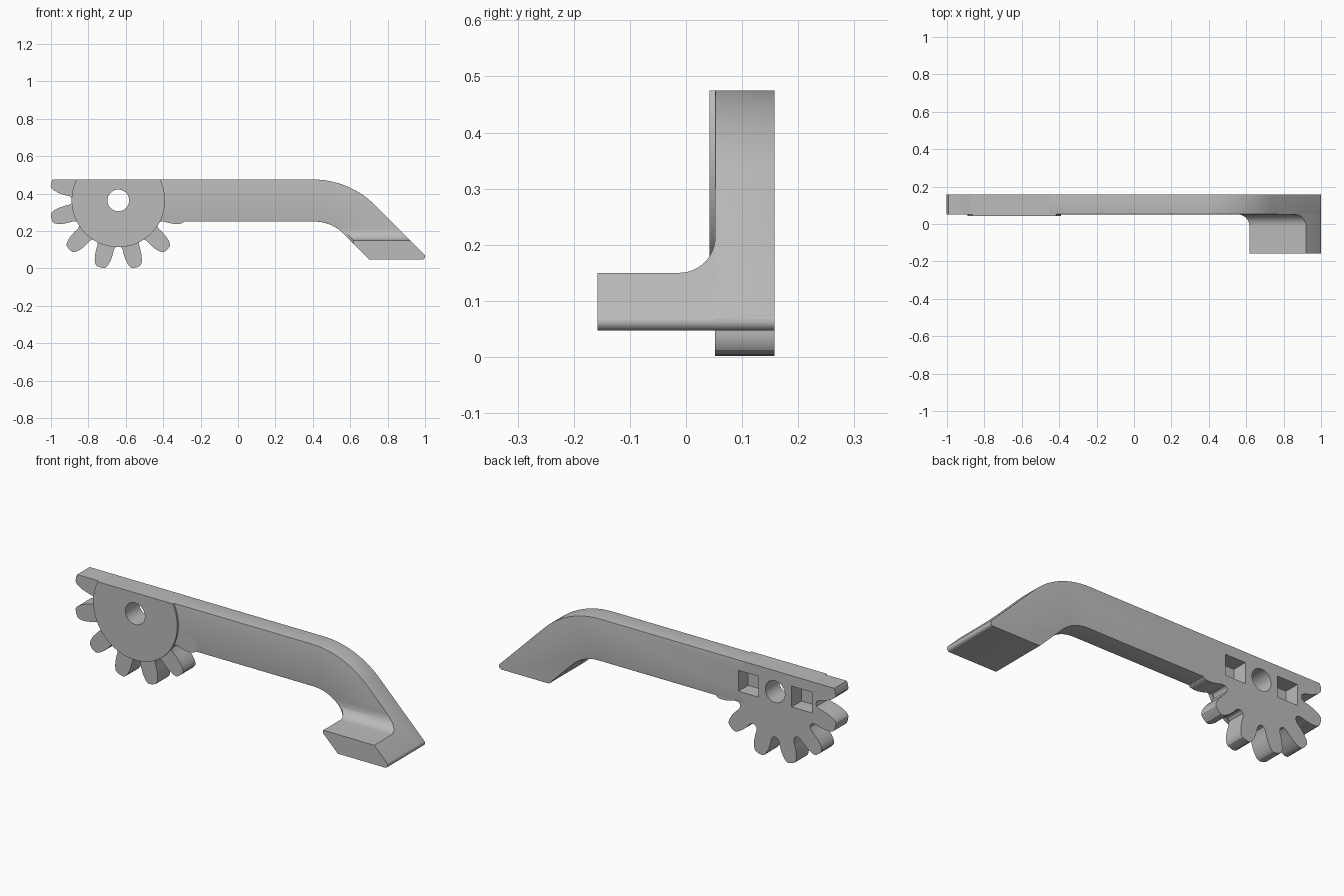
import bpy, bmesh
from math import sin, cos, tan, pi, radians, sqrt
from mathutils import Vector

cube = bpy.data.objects.get("Cube")
if cube:
    bpy.data.objects.remove(cube, do_unlink=True)

grey = bpy.data.materials.new("plain_grey")
grey.use_nodes = True
colour = (0.5, 0.5, 0.5, 1)
grey.diffuse_color = colour
grey.node_tree.nodes["Principled BSDF"].inputs["Base Color"].default_value = colour

TOP, BACK, FACE, DISC_FACE = 0.475, 0.158, 0.052, 0.042
HUB_X, HUB_Z = -0.64, 0.363


def arc(cx, cy, r, a0, a1, n=16):
    """Points along a circular arc, in degrees."""
    steps = [radians(a0 + (a1 - a0) * i / n) for i in range(n + 1)]
    return [(cx + r * cos(a), cy + r * sin(a)) for a in steps]


def prism(name, outline, lo, hi, axis="y", clip=None, bevel=None):
    """Extrude an outline along an axis; optionally trim the top and round cap edges."""
    place = {"x": lambda a, b, d: (d, a, b),
             "y": lambda a, b, d: (a, d, b),
             "z": lambda a, b, d: (a, b, d)}[axis]
    bm = bmesh.new()
    face = bm.faces.new([bm.verts.new(place(a, b, lo)) for a, b in outline])
    new = bmesh.ops.extrude_face_region(bm, geom=[face])["geom"]
    shift = Vector(place(0, 0, hi - lo))
    bmesh.ops.translate(bm, vec=shift, verts=[v for v in new if isinstance(v, bmesh.types.BMVert)])
    if clip:
        bmesh.ops.bisect_plane(bm, geom=bm.verts[:] + bm.edges[:] + bm.faces[:],
                               plane_co=(0, 0, clip), plane_no=(0, 0, 1), clear_outer=True)
        bmesh.ops.holes_fill(bm, edges=[e for e in bm.edges if e.is_boundary])
    bmesh.ops.recalc_face_normals(bm, faces=bm.faces)
    if bevel:
        edges = [e for e in bm.edges if bevel(*[v.co for v in e.verts])]
        bmesh.ops.bevel(bm, geom=edges, offset=0.014, segments=4, profile=0.5,
                        affect="EDGES", clamp_overlap=True)
    mesh = bpy.data.meshes.new(name)
    bm.to_mesh(mesh)
    bm.free()
    mesh.materials.append(grey)
    obj = bpy.data.objects.new(name, mesh)
    bpy.context.collection.objects.link(obj)
    return obj


def boolean(obj, tool, operation):
    """Apply one boolean and discard its tool."""
    tool.hide_render = True
    mod = obj.modifiers.new(operation.lower(), "BOOLEAN")
    mod.operation, mod.object, mod.solver = operation, tool, "EXACT"
    bpy.context.view_layer.objects.active = obj
    bpy.ops.object.modifier_apply(modifier=mod.name)
    bpy.data.objects.remove(tool, do_unlink=True)


# Bent arm silhouette: straight beam, elbow and 45 degree leg
LEG_OUT, LEG_IN, FOOT, UNDER = 1.07, 0.75, 0.047, 0.25
R_OUT, R_IN, R_TIP = 0.47, 0.22, 0.016
half = tan(pi / 8)
outer_x = LEG_OUT - TOP - R_OUT * half
inner_x = LEG_IN - UNDER - R_IN * half
tip_x = LEG_OUT - FOOT - R_TIP / half
leg = arc(outer_x, TOP - R_OUT, R_OUT, 90, 45, 20)
leg += arc(tip_x, FOOT + R_TIP, R_TIP, 45, -90, 6)
leg += [(LEG_IN - FOOT, FOOT)]
leg += arc(inner_x, UNDER - R_IN, R_IN, 45, 90, 12)
START = -0.45
silhouette = [(START, TOP)] + leg + [(START, UNDER)]


def rim(a, b):
    return abs(a.y - b.y) < 0.001 and max(a.x, b.x) > START + 0.01 and (a.z + b.z) / 2 > 0.075


arm = prism("arm", silhouette, FACE, BACK, bevel=rim)

# Sideways grip, blended into the leg by concave fillets
R = 0.064
grip = prism("grip", silhouette, -BACK, 0.1)
side = [(-0.2, 0), (0.12, 0), (0.12, 0.3), (FACE, 0.3)]
side += arc(FACE - R, 0.15 + R, R, 0, -90, 12) + [(-0.2, 0.15)]
boolean(grip, prism("side_cutter", side, 0.3, 1.2, "x"), "INTERSECT")
plan = [(1.2, -0.2), (1.2, 0.12), (0.4, 0.12), (0.4, FACE + 0.002)]
plan += arc(0.617 - R, FACE - R, R, 90, 0, 12) + [(0.617, -0.2)]
boolean(grip, prism("plan_cutter", plan, -0.1, 0.6, "z"), "INTERSECT")

# Partial gear: toothed lower half, plain upper sector trimmed flat
flank = [(-15, .243), (-12, .247), (-10, .263), (-9.2, .29), (-8, .32),
         (-6.3, .347), (-4.8, .362), (-3.3, .369)]
tooth = flank + [(0, .371)] + [(-a, r) for a, r in reversed(flank[1:])]
polar = [(centre + a, r) for centre in range(165, 346, 30) for a, r in tooth]
polar += [(a, .243) for a in range(360, 510, 6)]
outline = [(HUB_X + r * cos(radians(a)), HUB_Z + r * sin(radians(a))) for a, r in polar]
gear = prism("gear", outline, FACE, BACK, clip=TOP)

# Raised hub disc on the front
disc = prism("hub_disc", arc(HUB_X, HUB_Z, 0.25, 0, 352.5, 47), DISC_FACE, FACE + 0.01, clip=TOP)

# Pivot hole and the two square pockets in the back
for part in (gear, disc):
    boolean(part, prism("pivot_cutter", arc(HUB_X, HUB_Z, 0.058, 0, 348.75, 31), -0.1, 0.3), "DIFFERENCE")
for offset, parts in ((-0.158, [gear]), (0.158, [gear, arm])):
    x, w, h = HUB_X + offset, 0.06, 0.056
    square = [(x - w, HUB_Z - h), (x + w, HUB_Z - h), (x + w, HUB_Z + h), (x - w, HUB_Z + h)]
    for part in parts:
        boolean(part, prism("pocket_cutter", square, 0.075, 0.3), "DIFFERENCE")

# Smooth the curves, keep hard edges
bpy.ops.object.select_all(action="DESELECT")
for obj in (arm, grip, gear, disc):
    obj.select_set(True)
bpy.context.view_layer.objects.active = arm
bpy.ops.object.shade_smooth_by_angle(angle=radians(30))
